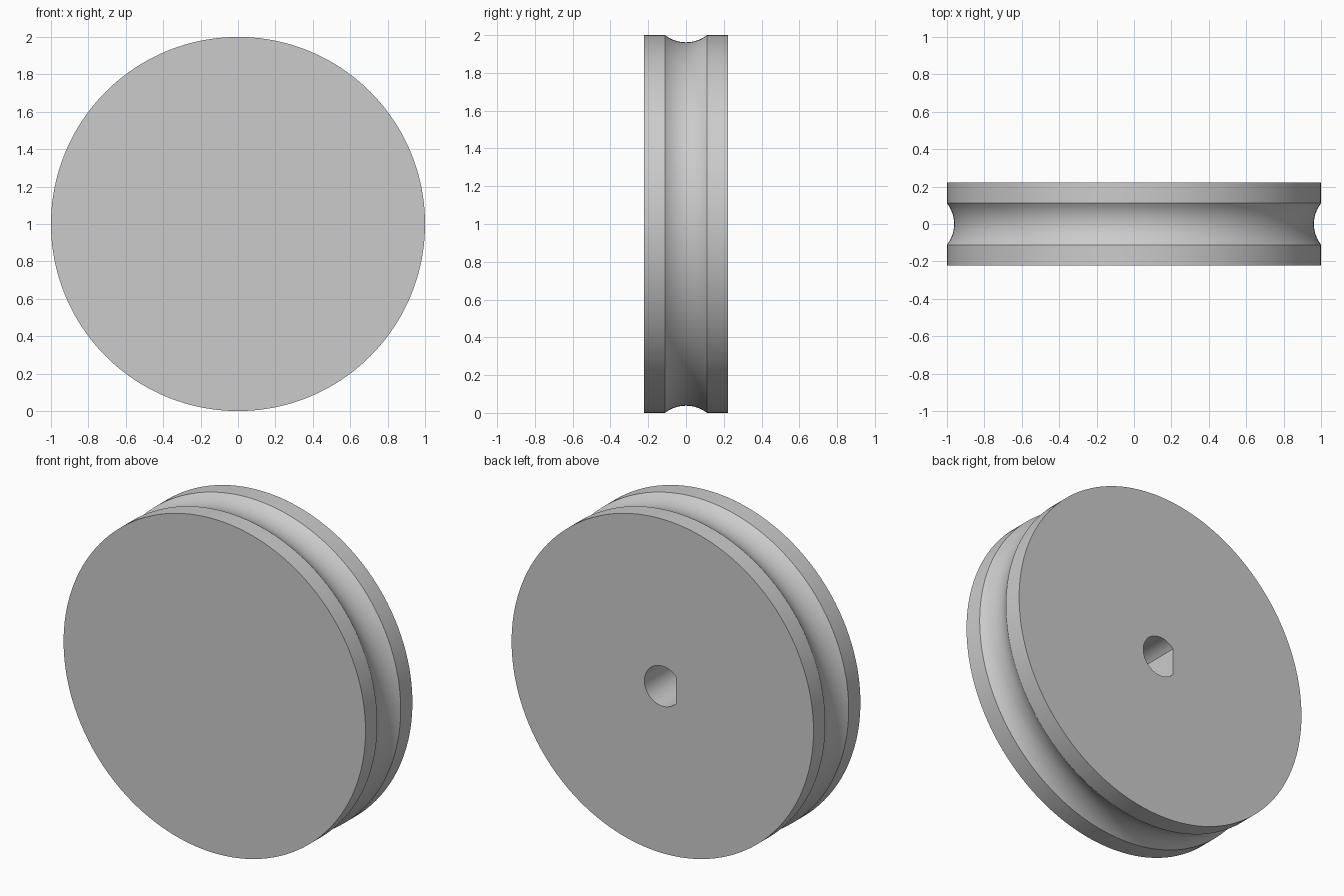
import bpy, bmesh, math
from mathutils import Matrix, Vector

cube = bpy.data.objects.get("Cube")
if cube:
    bpy.data.objects.remove(cube, do_unlink=True)

RADIUS, HALF_WIDTH = 1.0, 0.222
GROOVE_HALF, GROOVE_DEPTH = 0.111, 0.038
BORE_RADIUS, BORE_FLAT, BORE_DEPTH = 0.12, 0.09, 0.33
CENTRE = Vector((0, 0, RADIUS))

grey = bpy.data.materials.new("light grey")
grey.use_nodes = True
colour = (0.6, 0.6, 0.6, 1)
grey.diffuse_color = colour
grey.node_tree.nodes["Principled BSDF"].inputs["Base Color"].default_value = colour


def make_object(name, bm):
    bmesh.ops.recalc_face_normals(bm, faces=bm.faces)
    mesh = bpy.data.meshes.new(name)
    bm.to_mesh(mesh)
    bm.free()
    mesh.materials.append(grey)
    obj = bpy.data.objects.new(name, mesh)
    bpy.context.collection.objects.link(obj)
    return obj


# Wheel: rim profile with a circular-arc groove, spun about the y axis
arc_radius = (GROOVE_HALF ** 2 + GROOVE_DEPTH ** 2) / (2 * GROOVE_DEPTH)
arc_centre = RADIUS - GROOVE_DEPTH + arc_radius
half_angle = math.asin(GROOVE_HALF / arc_radius)
ARC_STEPS = 16
profile = [(RADIUS, -HALF_WIDTH)]
for i in range(ARC_STEPS + 1):
    a = half_angle * (2 * i / ARC_STEPS - 1)
    profile.append((arc_centre - arc_radius * math.cos(a), arc_radius * math.sin(a)))
profile.append((RADIUS, HALF_WIDTH))

SEGMENTS = 160
bm = bmesh.new()
rings = []
for r, y in profile:
    angles = [2 * math.pi * s / SEGMENTS for s in range(SEGMENTS)]
    rings.append([bm.verts.new(CENTRE + Vector((r * math.cos(t), y, r * math.sin(t))))
                  for t in angles])
for lower, upper in zip(rings, rings[1:]):
    for s in range(SEGMENTS):
        n = (s + 1) % SEGMENTS
        bm.faces.new((lower[s], lower[n], upper[n], upper[s]))
bm.faces.new(rings[0])
bm.faces.new(rings[-1])
wheel = make_object("grooved_wheel", bm)

# Shaft bore: blind D-shaped hole in the back face, flat side towards -x
flat_angle = math.acos(BORE_FLAT / BORE_RADIUS)
BORE_STEPS = 48
bm = bmesh.new()
outline = []
for i in range(BORE_STEPS + 1):
    t = math.pi + flat_angle + (2 * math.pi - 2 * flat_angle) * i / BORE_STEPS
    outline.append(bm.verts.new(CENTRE + Vector((
        BORE_RADIUS * math.cos(t), HALF_WIDTH - BORE_DEPTH, BORE_RADIUS * math.sin(t)))))
base = bm.faces.new(outline)
top = bmesh.ops.extrude_face_region(bm, geom=[base])["geom"]
bmesh.ops.translate(bm, vec=(0, BORE_DEPTH + 0.1, 0),
                    verts=[g for g in top if isinstance(g, bmesh.types.BMVert)])
cutter = make_object("shaft_bore_cutter", bm)
cutter.hide_render = True

bpy.ops.object.select_all(action="DESELECT")
wheel.select_set(True)
bpy.context.view_layer.objects.active = wheel
cut = wheel.modifiers.new("shaft bore", "BOOLEAN")
cut.operation = "DIFFERENCE"
cut.solver = "EXACT"
cut.object = cutter
bpy.ops.object.modifier_apply(modifier=cut.name)
bpy.data.objects.remove(cutter, do_unlink=True)
bpy.ops.object.shade_smooth_by_angle(angle=math.radians(25))
